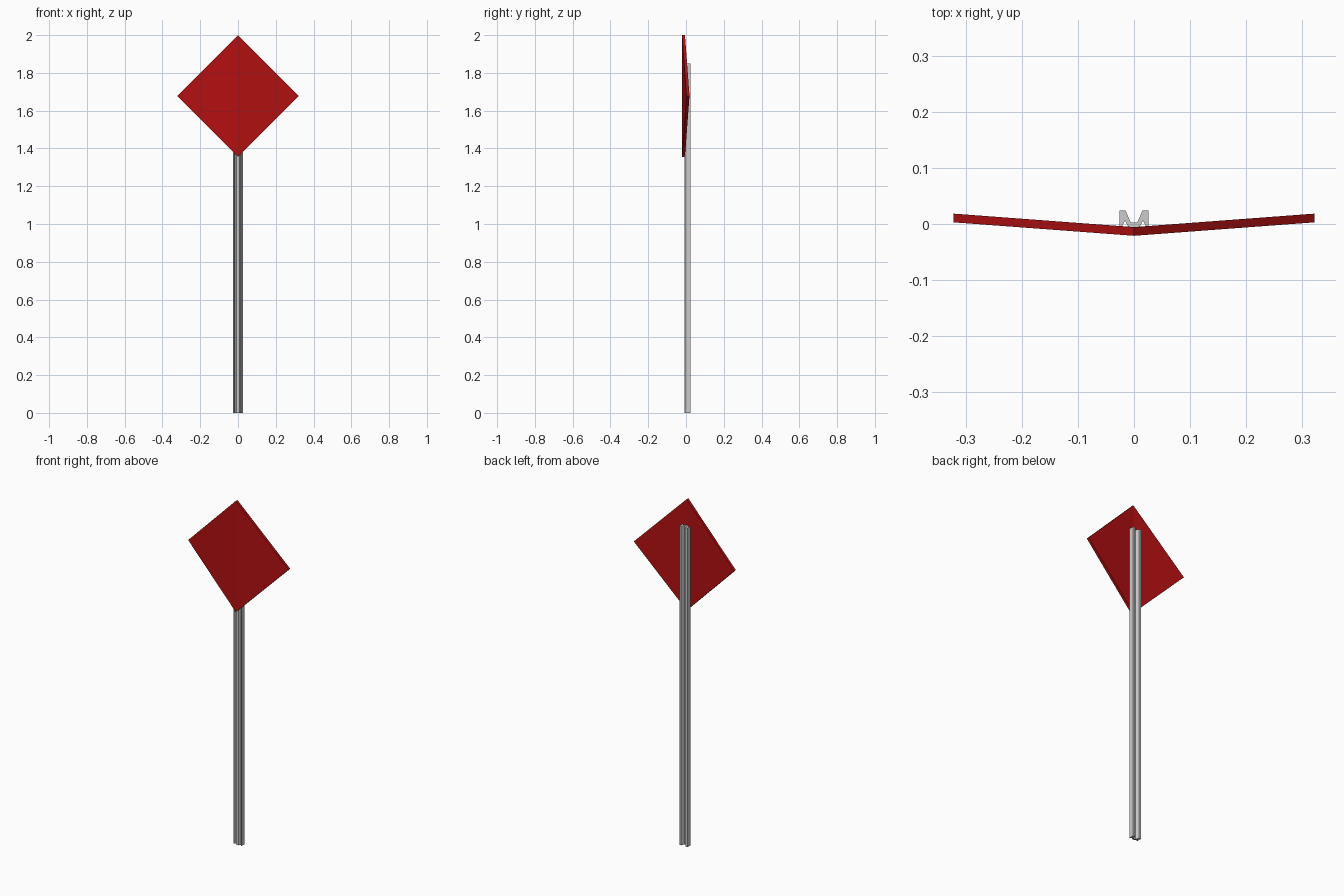
import bpy, bmesh

if "Cube" in bpy.data.objects:
    bpy.data.objects.remove(bpy.data.objects["Cube"])


def make_object(name, bm):
    bmesh.ops.recalc_face_normals(bm, faces=bm.faces)
    mesh = bpy.data.meshes.new(name)
    bm.to_mesh(mesh)
    bm.free()
    obj = bpy.data.objects.new(name, mesh)
    bpy.context.collection.objects.link(obj)
    return obj


def extrude(bm, polygons, offset):
    cache = {}

    def vert(p):
        if p not in cache:
            cache[p] = bm.verts.new(p)
        return cache[p]

    faces = [bm.faces.new([vert(p) for p in poly]) for poly in polygons]
    # keep the starting faces as one cap, the moved copies as the other
    result = bmesh.ops.extrude_face_region(bm, geom=faces, use_keep_orig=True)
    moved = [g for g in result["geom"] if isinstance(g, bmesh.types.BMVert)]
    bmesh.ops.translate(bm, verts=moved, vec=offset)


# Folded diamond plate, creased down the middle
half, centre_z = 0.322, 1.678
fold_y, tip_y, thickness = -0.021, 0.003, 0.0155
top = (0, fold_y, centre_z + half)
bottom = (0, fold_y, centre_z - half)
bm = bmesh.new()
extrude(bm, [[top, bottom, (s * half, tip_y, centre_z)][::s] for s in (1, -1)],
        (0, thickness, 0))
plate = make_object("sign_plate", bm)
red = bpy.data.materials.new("red")
red.diffuse_color = (0.45, 0.005, 0.006, 1)
red.use_nodes = True
red.node_tree.nodes["Principled BSDF"].inputs["Base Color"].default_value = red.diffuse_color
plate.data.materials.append(red)

# Channel post: M-shaped section, half profile mirrored across x
right = [(0.006, 0.003), (0.015, 0.024), (0.026, 0.024), (0.026, -0.005),
         (0.022, -0.005), (0.016, 0.006), (0.009, -0.007)]
section = right + [(-x, y) for x, y in reversed(right)]
bm = bmesh.new()
extrude(bm, [[(x, y, 0) for x, y in section]], (0, 0, 1.85))
make_object("channel_post", bm)
